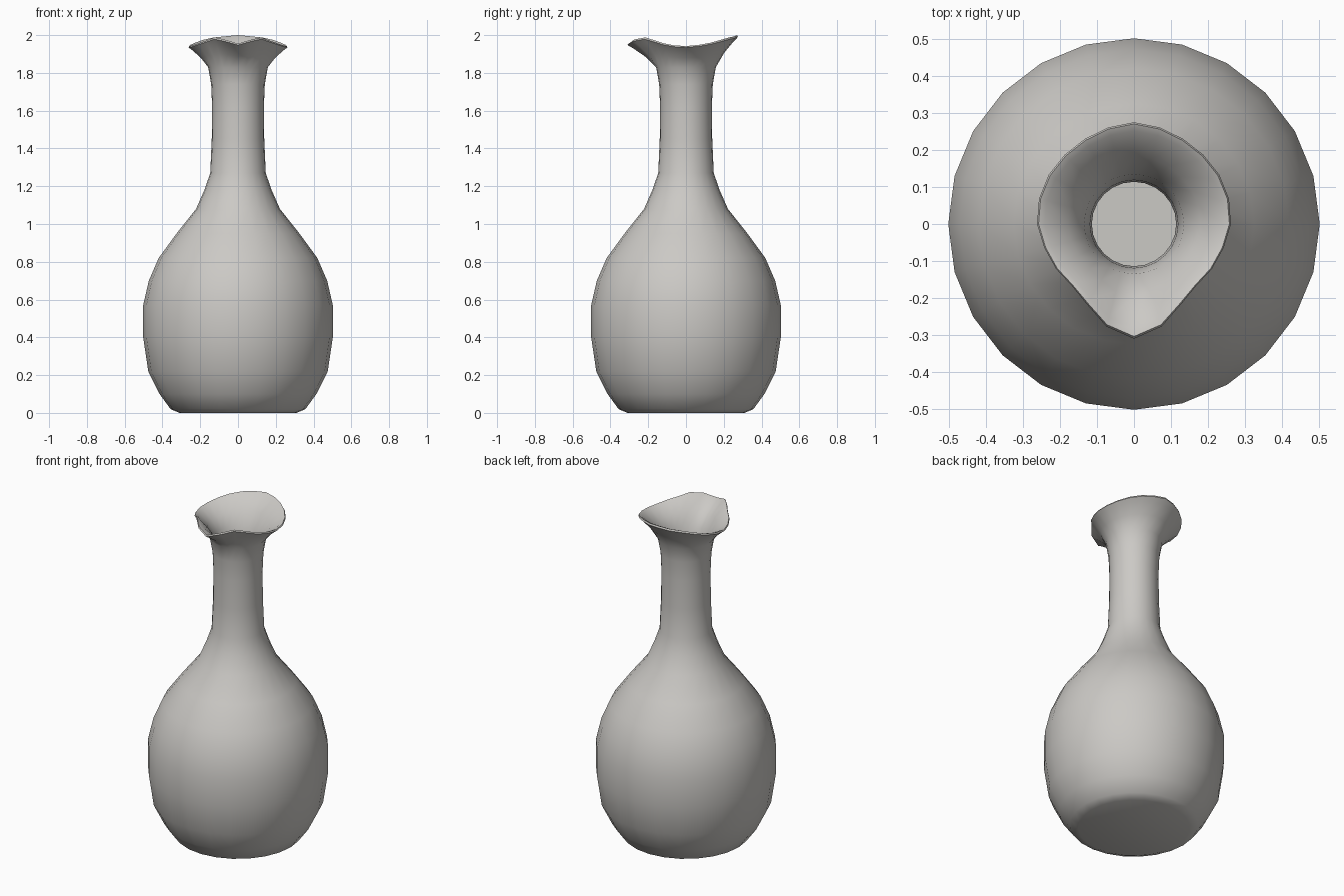
import bpy, bmesh, math

if "Cube" in bpy.data.objects:
    bpy.data.objects.remove(bpy.data.objects["Cube"])

SEG = 24
WALL = 0.018

# outer silhouette of body and neck: (height, radius)
PROFILE = [(0.0, 0.31), (0.02, 0.357), (0.10, 0.415), (0.22, 0.475), (0.40, 0.502),
           (0.57, 0.502), (0.70, 0.472), (0.82, 0.42), (0.95, 0.325), (1.08, 0.222),
           (1.18, 0.178), (1.27, 0.147), (1.45, 0.139), (1.62, 0.137), (1.74, 0.142),
           (1.83, 0.158)]

# pouring lip: (degrees away from the front spout, radius, height)
LIP = [(0, 0.31, 1.955), (15, 0.287, 1.977), (30, 0.252, 1.988), (45, 0.237, 1.972),
       (70, 0.247, 1.947), (90, 0.262, 1.942), (110, 0.267, 1.95), (145, 0.264, 1.985),
       (180, 0.275, 2.0)]


def lip(a):
    """Radius and height of the lip at angle a from the front."""
    for p, q in zip(LIP, LIP[1:]):
        if a <= q[0]:
            t = (a - p[0]) / (q[0] - p[0])
            return p[1] + t * (q[1] - p[1]), p[2] + t * (q[2] - p[2])
    return LIP[-1][1:]


bm = bmesh.new()


def ring(func):
    verts = []
    for i in range(SEG):
        d = 360 * i / SEG
        r, z = func(min(d, 360 - d))
        a = math.radians(d)
        verts.append(bm.verts.new((r * math.sin(a), -r * math.cos(a), z)))
    return verts


def flare(t_r, t_z, dr=0.0, dz=0.0):
    """Blend from the neck top to the lip."""
    z0, r0 = PROFILE[-1]

    def f(a):
        r1, z1 = lip(a)
        return r0 + (r1 - r0) * t_r - dr, z0 + (z1 - z0) * t_z + dz
    return f


# outside wall, rolled lip, then inside wall
rings = [ring(lambda a, r=r, z=z: (r, z)) for z, r in PROFILE]
rings.append(ring(flare(0.38, 0.45)))
rings.append(ring(flare(0.80, 0.80)))
rings.append(ring(flare(1.0, 0.94)))
rings.append(ring(flare(0.96, 1.0)))
rings.append(ring(flare(0.80, 0.95)))
rings.append(ring(flare(0.38, 0.45, WALL, 0.008)))
for z, r in reversed(PROFILE[1:]):
    rings.append(ring(lambda a, r=r, z=z: (r - WALL - 0.005, max(z, 0.03))))

for low, high in zip(rings, rings[1:]):
    for i in range(SEG):
        j = (i + 1) % SEG
        bm.faces.new((low[i], low[j], high[j], high[i]))

# base and inner floor
bm.faces.new(rings[0][::-1])
bm.faces.new(rings[-1])
bmesh.ops.recalc_face_normals(bm, faces=bm.faces[:])

mesh = bpy.data.meshes.new("vase")
bm.to_mesh(mesh)
bm.free()
vase = bpy.data.objects.new("vase", mesh)
bpy.context.collection.objects.link(vase)

mat = bpy.data.materials.new("warm grey")
mat.diffuse_color = (0.60, 0.585, 0.56, 1)
mat.use_nodes = True
mat.node_tree.nodes["Principled BSDF"].inputs["Base Color"].default_value = mat.diffuse_color
mesh.materials.append(mat)

bpy.context.view_layer.objects.active = vase
vase.select_set(True)
bpy.ops.object.shade_smooth_by_angle(angle=math.radians(50))
